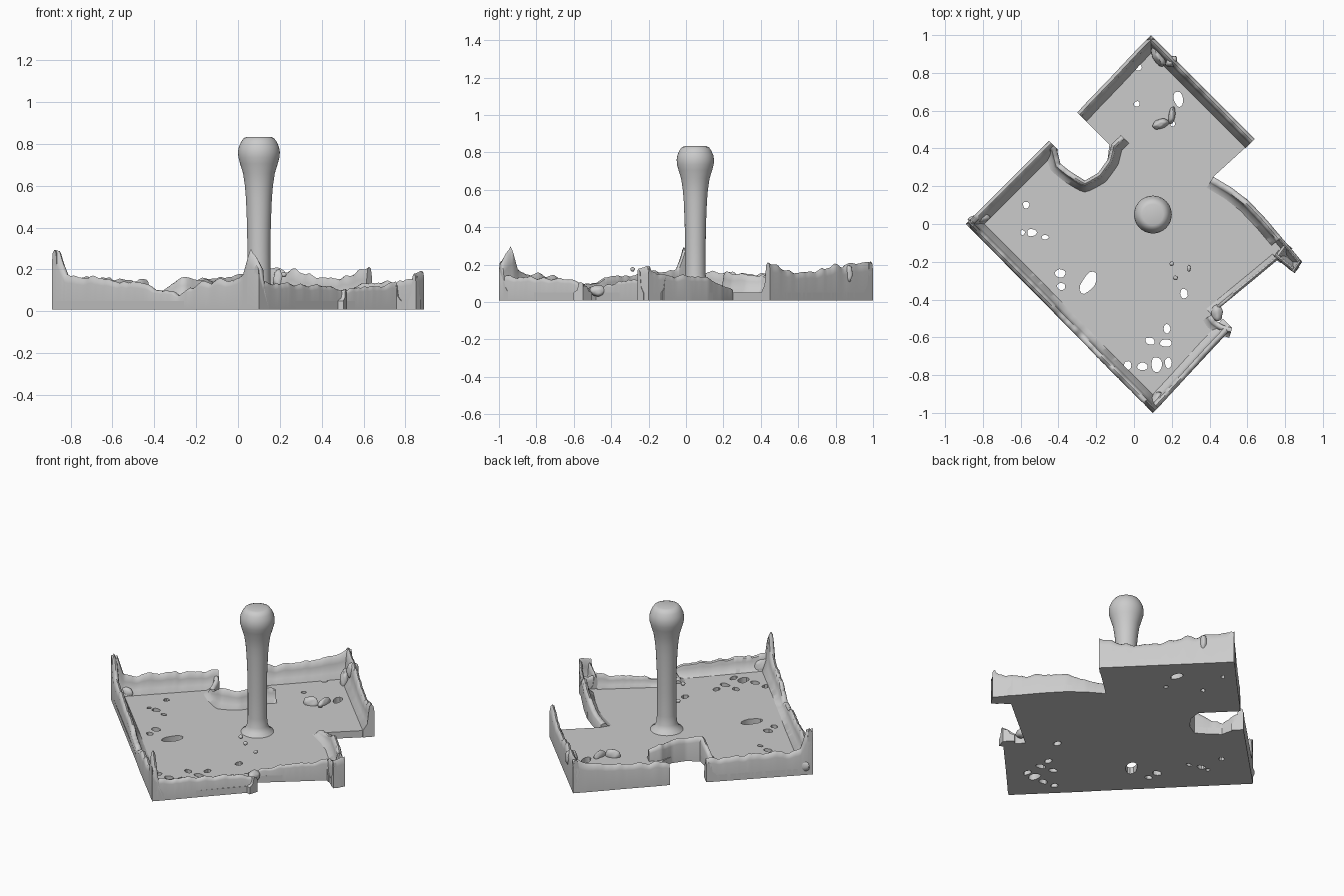
import bpy, bmesh, math
from mathutils import Vector, noise

if "Cube" in bpy.data.objects:
    bpy.data.objects.remove(bpy.data.objects["Cube"])

FLOOR_BOTTOM, FLOOR_TOP = 0.008, 0.05


def finish(bm, name, angle=50):
    bmesh.ops.recalc_face_normals(bm, faces=bm.faces[:])
    mesh = bpy.data.meshes.new(name)
    bm.to_mesh(mesh)
    bm.free()
    ob = bpy.data.objects.new(name, mesh)
    bpy.context.collection.objects.link(ob)
    bpy.ops.object.select_all(action='DESELECT')
    ob.select_set(True)
    bpy.context.view_layer.objects.active = ob
    bpy.ops.object.shade_smooth_by_angle(angle=math.radians(angle))
    return ob


def floor_plate(outline, holes):
    """Filled flat outline with ragged oval holes, given thickness."""
    cu = bpy.data.curves.new("floor_plate", 'CURVE')
    cu.dimensions, cu.fill_mode = '2D', 'BOTH'
    cu.extrude = (FLOOR_TOP - FLOOR_BOTTOM) / 2
    loops = [outline]
    for x, y, rx, ry, deg in holes:
        c, s = math.cos(math.radians(deg)), math.sin(math.radians(deg))
        loop = []
        for i in range(14):
            a = 2 * math.pi * i / 14
            k = 1 + 0.25 * noise.noise((x * 9 + math.cos(a), y * 9 + math.sin(a), 3))
            u, v = rx * k * math.cos(a), ry * k * math.sin(a)
            loop.append((x + u * c - v * s, y + u * s + v * c))
        loops.append(loop)
    for loop in loops:
        sp = cu.splines.new('POLY')
        sp.points.add(len(loop) - 1)
        for p, (x, y) in zip(sp.points, loop):
            p.co = (x, y, 0, 1)
        sp.use_cyclic_u = True
    tmp = bpy.data.objects.new("floor_curve", cu)
    bpy.context.collection.objects.link(tmp)
    bm = bmesh.new()
    bm.from_mesh(tmp.to_mesh())
    tmp.to_mesh_clear()
    bpy.data.objects.remove(tmp)
    bmesh.ops.remove_doubles(bm, verts=bm.verts[:], dist=1e-5)
    bmesh.ops.translate(bm, verts=bm.verts[:], vec=(0, 0, (FLOOR_TOP + FLOOR_BOTTOM) / 2))
    return finish(bm, "floor_plate", 30)


def wall(name, pts, width=1.0, rough=0.02, step=0.012):
    """Ragged wall along (x, y, height) points; the tray lies to the left of the path."""
    path = []
    for a, b in zip(pts, pts[1:]):
        a, b = Vector(a), Vector(b)
        n = max(1, round((b - a).xy.length / step))
        path += [a.lerp(b, i / n) for i in range(n)]
    path.append(Vector(pts[-1]))
    bm, rings = bmesh.new(), []
    for i, p in enumerate(path):
        t = (path[min(i + 2, len(path) - 1)] - path[max(i - 2, 0)]).xy.normalized()
        nrm = Vector((-t.y, t.x))
        h = p.z + rough * noise.noise((p.x * 14, p.y * 14, 1)) \
            + rough * 0.4 * noise.noise((p.x * 35, p.y * 35, 5))
        h = max(h, FLOOR_TOP + 0.012)
        rise = h - FLOOR_TOP
        section = [(0, FLOOR_BOTTOM), (0, FLOOR_TOP + rise * .7), (.006, FLOOR_TOP + rise * .93),
                   (.017, h), (.029, FLOOR_TOP + rise * .93), (.035, FLOOR_TOP + rise * .65),
                   (.042, FLOOR_TOP + rise * .25), (.068, FLOOR_TOP), (.068, FLOOR_BOTTOM)]
        rings.append([bm.verts.new((p.x + nrm.x * o * width, p.y + nrm.y * o * width, z))
                      for o, z in section])
    m = len(rings[0])
    for r0, r1 in zip(rings, rings[1:]):
        for k in range(m):
            bm.faces.new((r0[k], r0[(k + 1) % m], r1[(k + 1) % m], r1[k]))
    bm.faces.new(rings[0])
    bm.faces.new(rings[-1])
    return finish(bm, name)


def lathe(name, cx, cy, profile, n=40):
    bm, rings = bmesh.new(), []
    for r, z in profile:
        rings.append([bm.verts.new((cx + r * math.cos(2 * math.pi * i / n),
                                    cy + r * math.sin(2 * math.pi * i / n), z)) for i in range(n)])
    for r0, r1 in zip(rings, rings[1:]):
        for i in range(n):
            bm.faces.new((r0[i], r0[(i + 1) % n], r1[(i + 1) % n], r1[i]))
    bm.faces.new(rings[0])
    bm.faces.new(rings[-1])
    return finish(bm, name)


def lump(name, loc, size, deg=0):
    bm = bmesh.new()
    bmesh.ops.create_icosphere(bm, subdivisions=3, radius=1)
    c, s = math.cos(math.radians(deg)), math.sin(math.radians(deg))
    for v in bm.verts:
        k = 1 + 0.2 * noise.noise(v.co * 1.5 + Vector(loc) * 7)
        x, y, z = (v.co[i] * size[i] * k for i in range(3))
        v.co = (loc[0] + x * c - y * s, loc[1] + x * s + y * c, loc[2] + z)
    return finish(bm, name)


# Floor with its notched outline and worn-through holes
floor_plate(
    [(.09, 1), (-.3, .59), (-.13, .42), (-.14, .34), (-.19, .26), (-.26, .23), (-.34, .28),
     (-.39, .32), (-.41, .4), (-.45, .44), (-.89, 0), (.1, -1), (.52, -.55), (.45, -.53),
     (.41, -.48), (.76, -.19), (.85, -.26), (.89, -.2), (.78, -.07), (.6, .13), (.42, .25),
     (.64, .45)],
    [(.02, .83, .022, .016, 0), (.015, .635, .016, .014, 0), (.235, .66, .024, .042, 10),
     (.205, .53, .012, .015, 0), (-.57, .1, .017, .017, 0), (-.54, -.045, .026, .02, 0),
     (-.59, -.045, .013, .013, 0), (-.47, -.07, .018, .013, 0), (-.39, -.26, .028, .022, 0),
     (-.385, -.33, .022, .018, 0), (-.24, -.31, .034, .065, -28), (.265, -.37, .02, .025, 0),
     (.175, -.555, .018, .025, 0), (.085, -.62, .026, .018, -20), (.17, -.63, .03, .02, 0),
     (-.035, -.75, .02, .024, 0), (.045, -.755, .03, .02, 0), (.12, -.745, .028, .04, 0),
     (.182, -.735, .017, .03, 0)])

# Ragged rim walls, one per side
wall("front_left_wall", [(-.89, 0, .29), (-.865, -.025, .29), (-.83, -.06, .17), (-.68, -.21, .16),
                         (-.5, -.39, .135), (-.37, -.525, .09), (-.28, -.615, .09),
                         (-.2, -.7, .13), (-.05, -.85, .145), (.02, -.92, .18),
                         (.05, -.95, .29), (.1, -1, .21)])
wall("front_right_wall", [(.1, -1, .22), (.125, -.975, .14), (.25, -.84, .13), (.4, -.675, .125),
                          (.49, -.58, .11), (.52, -.55, .08)])
wall("front_notch_lip", [(.52, -.55, .1), (.47, -.535, .09), (.43, -.51, .075), (.41, -.48, .075)], .8)
wall("right_low_wall", [(.41, -.48, .075), (.5, -.405, .1), (.64, -.29, .12), (.76, -.19, .13)], .6)
wall("lug_front", [(.74, -.17, .12), (.85, -.26, .18)], .6)
wall("lug_tip", [(.85, -.26, .19), (.89, -.2, .195)], .6)
wall("lug_back", [(.89, -.2, .19), (.84, -.14, .14), (.78, -.07, .14)], .6)
wall("lug_inner", [(.8, -.1, .13), (.74, -.18, .12)], .7)
wall("right_wall", [(.78, -.07, .14), (.7, .025, .145), (.61, .12, .13), (.52, .19, .1), (.42, .25, .065)])
wall("back_right_wall", [(.64, .45, .21), (.6, .49, .19), (.5, .59, .155), (.38, .71, .17),
                         (.28, .81, .2), (.18, .91, .2), (.09, 1, .225)])
wall("back_left_wall", [(.09, 1, .22), (.03, .94, .18), (-.12, .78, .155), (-.25, .645, .15), (-.3, .59, .13)])
wall("left_wall", [(-.45, .44, .15), (-.52, .37, .15), (-.63, .26, .165), (-.76, .13, .15),
                   (-.84, .05, .17), (-.865, .025, .28), (-.89, 0, .29)])
wall("left_notch_lip", [(-.07, .47, .12), (-.12, .42, .15), (-.14, .34, .14), (-.19, .27, .15),
                        (-.26, .23, .155), (-.34, .28, .1), (-.39, .32, .09), (-.41, .4, .11),
                        (-.45, .44, .13)], .9)

# Upright handle with a swollen flat-topped knob
lathe("handle", .1, .05, [(.1, .04), (.092, .054), (.072, .068), (.06, .095), (.055, .15), (.055, .3),
                          (.057, .42), (.062, .54), (.067, .6), (.076, .66), (.09, .705), (.098, .735),
                          (.1, .76), (.096, .785), (.085, .81), (.072, .828), (.055, .834)])

# Loose crumbs and lumps on the floor
for i, (loc, size, deg) in enumerate([
        ((.2, -.21, .1), (.012,) * 3, 0), ((.29, -.235, .08), (.011, .016, .01), 0),
        ((.22, -.285, .175), (.012,) * 3, 0), ((.14, .53, .055), (.045, .025, .04), 20),
        ((.2, .575, .055), (.018, .045, .03), -10), ((.13, .89, .07), (.03, .06, .06), 25),
        ((-.82, .03, .06), (.06, .025, .04), 10), ((.2, .86, .15), (.035, .025, .05), 45),
        ((.12, -.93, .06), (.05, .03, .05), 50), ((.44, -.47, .06), (.03, .045, .03), 0)]):
    lump(f"floor_lump_{i + 1}", loc, size, deg)
